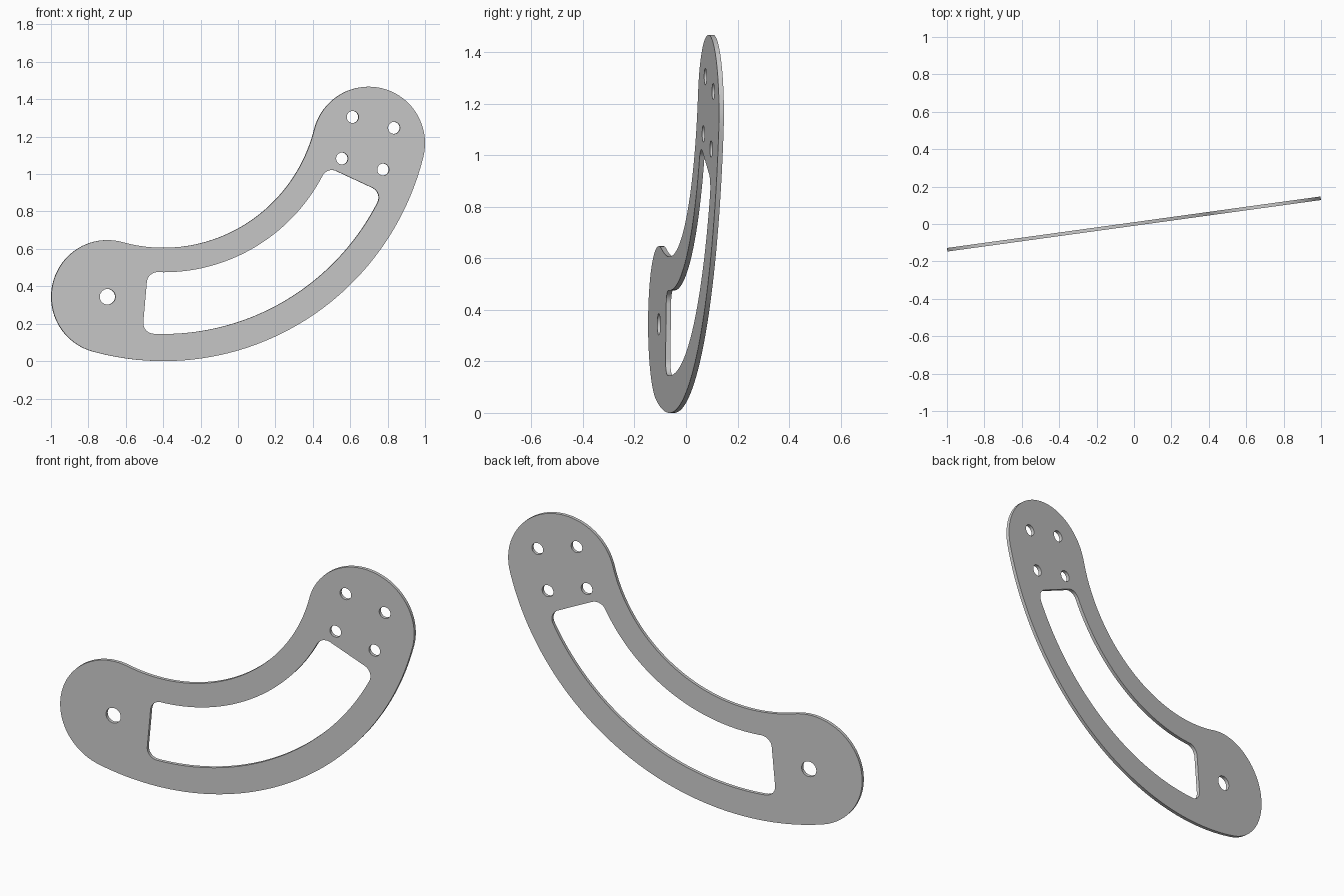
import bpy, bmesh
from math import sin, cos, asin, atan2, radians, pi

if "Cube" in bpy.data.objects:
    bpy.data.objects.remove(bpy.data.objects["Cube"])

THICK, TURN = 0.019, radians(7.85)
C = (-0.402, 1.445)                     # centre of the big bend
D, R = 1.142, 0.303                     # bend radius, end radius
LEFT, RIGHT = (-0.705, 0.344), (0.705, 1.164)


def arc(c, r, a0, a1, n):
    return [(c[0] + r * cos(a0 + (a1 - a0) * i / n),
             c[1] + r * sin(a0 + (a1 - a0) * i / n)) for i in range(n + 1)]


def polar(r, a):
    return (C[0] + r * cos(a), C[1] + r * sin(a))


def circle(c, r, n=40):
    return arc(c, r, 0, 2 * pi, n)[:-1]


# Outline: bent capsule
aL = atan2(LEFT[1] - C[1], LEFT[0] - C[0])
aR = atan2(RIGHT[1] - C[1], RIGHT[0] - C[0])
outline = (arc(C, D + R, aL, aR, 72)[:-1]
           + arc(RIGHT, R, aR, aR + pi, 56)[:-1]
           + arc(C, D - R, aR, aL, 72)[:-1]
           + arc(LEFT, R, aL + pi, aL + 2 * pi, 56)[:-1])

# Window: annular sector with rounded corners
ro, ri, f = 1.30, 0.97, 0.058
s, e = radians(-95.1), radians(-24.7)
do, di = asin(f / (ro - f)), asin(f / (ri + f))
window = (arc(C, ro, s + do, e - do, 64)
          + arc(polar(ro - f, e - do), f, e - do, e + pi / 2, 10)[1:]
          + arc(polar(ri + f, e - di), f, e + pi / 2, e - di + pi, 10)
          + arc(C, ri, e - di, s + di, 64)[1:]
          + arc(polar(ri + f, s + di), f, s + di + pi, s + 1.5 * pi, 10)[1:]
          + arc(polar(ro - f, s + do), f, s + 1.5 * pi, s + do + 2 * pi, 10)[:-1])

# Pivot hole and four bolt holes
loops = [outline, window, circle((-0.705, 0.344), 0.042)]
for x, z in ((0.612, 1.305), (0.833, 1.247), (0.555, 1.083), (0.775, 1.024)):
    loops.append(circle((x / cos(TURN), z), 0.032))

curve = bpy.data.curves.new("curved_bracket", 'CURVE')
curve.dimensions = '2D'
curve.fill_mode = 'BOTH'
curve.extrude = THICK / 2
for pts in loops:
    sp = curve.splines.new('POLY')
    sp.points.add(len(pts) - 1)
    for p, (u, v) in zip(sp.points, pts):
        p.co = (u, v, 0, 1)
    sp.use_cyclic_u = True

plate = bpy.data.objects.new("curved_bracket", curve)
bpy.context.collection.objects.link(plate)
plate.rotation_euler = (pi / 2, 0, TURN)
bpy.context.view_layer.objects.active = plate
plate.select_set(True)
bpy.ops.object.convert(target='MESH')

# Weld caps to walls
plate = bpy.context.object
bm = bmesh.new()
bm.from_mesh(plate.data)
bmesh.ops.remove_doubles(bm, verts=bm.verts, dist=1e-5)
bmesh.ops.recalc_face_normals(bm, faces=bm.faces)
bm.to_mesh(plate.data)
bm.free()
bpy.ops.object.shade_smooth_by_angle(angle=radians(30))
